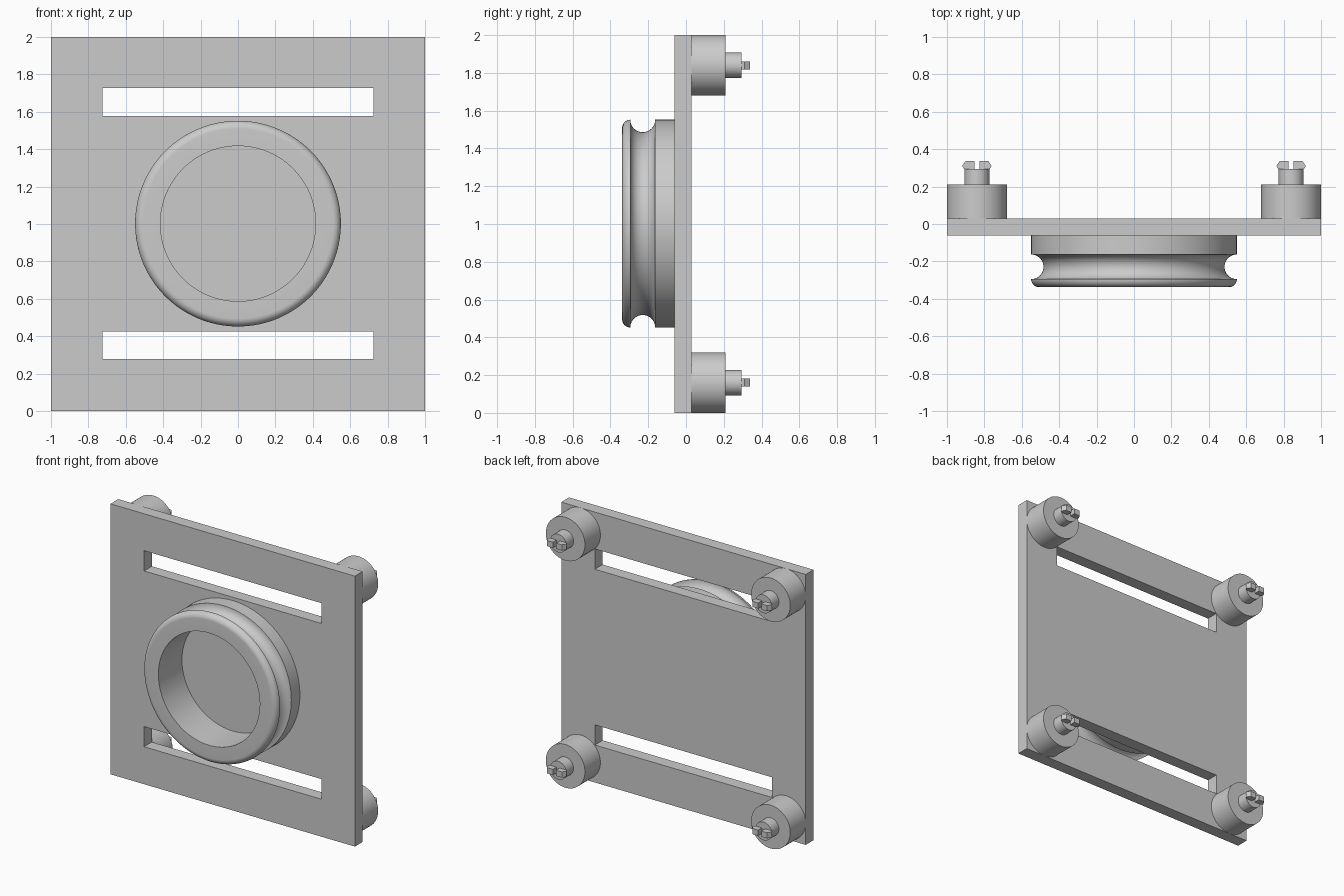
import bpy, bmesh, math
from mathutils import Matrix, Vector

default = bpy.data.objects.get("Cube")
if default:
    bpy.data.objects.remove(default, do_unlink=True)

grey = bpy.data.materials.new("light grey")
grey.use_nodes = True
grey.diffuse_color = (0.6, 0.6, 0.6, 1)
grey.node_tree.nodes["Principled BSDF"].inputs["Base Color"].default_value = (0.6, 0.6, 0.6, 1)

FRONT, BACK = -0.062, 0.029      # plate faces along y
RIM_Y = -0.338                   # front of the ring
POST_Y, NECK_Y, TIP_Y = 0.21, 0.294, 0.338


def make_object(name, bm, smooth=False):
    bmesh.ops.remove_doubles(bm, verts=bm.verts, dist=1e-5)
    bmesh.ops.recalc_face_normals(bm, faces=bm.faces)
    mesh = bpy.data.meshes.new(name)
    bm.to_mesh(mesh)
    bm.free()
    mesh.materials.append(grey)
    obj = bpy.data.objects.new(name, mesh)
    bpy.context.collection.objects.link(obj)
    if smooth:
        bpy.ops.object.select_all(action='DESELECT')
        obj.select_set(True)
        bpy.context.view_layer.objects.active = obj
        bpy.ops.object.shade_smooth_by_angle(angle=math.radians(30))
    return obj


def lathe(name, profile, centre, closed=False, steps=64):
    """Spin (radius, y) points around the y axis through centre (x, z)."""
    bm = bmesh.new()
    offset = Vector((centre[0], 0, centre[1]))
    verts = [bm.verts.new(offset + Vector((r, y, 0))) for r, y in profile]
    edges = [bm.edges.new(pair) for pair in zip(verts, verts[1:])]
    if closed:
        edges.append(bm.edges.new((verts[-1], verts[0])))
    bmesh.ops.spin(bm, geom=verts + edges, cent=offset, axis=(0, 1, 0),
                   angle=math.tau, steps=steps)
    return make_object(name, bm, smooth=True)


def extrude(bm, faces, vector):
    made = bmesh.ops.extrude_face_region(bm, geom=faces, use_keep_orig=True)
    moved = [v for v in made["geom"] if isinstance(v, bmesh.types.BMVert)]
    bmesh.ops.translate(bm, verts=moved, vec=vector)


# Square plate with two long slots
bm = bmesh.new()
xs = (-1, -0.725, 0.725, 1)
zs = (0, 0.277, 0.426, 1.577, 1.727, 2)
grid = [[bm.verts.new((x, FRONT, z)) for z in zs] for x in xs]
faces = []
for i in range(len(xs) - 1):
    for j in range(len(zs) - 1):
        if i == 1 and j in (1, 3):
            continue
        faces.append(bm.faces.new((grid[i][j], grid[i + 1][j],
                                   grid[i + 1][j + 1], grid[i][j + 1])))
extrude(bm, faces, (0, BACK - FRONT, 0))
make_object("slotted_plate", bm)


# Grooved ring with a rounded front lip
def arc(r, y, radius, start, end, count):
    angles = [math.radians(start + (end - start) * k / count) for k in range(count + 1)]
    return [(r + radius * math.cos(a), y + radius * math.sin(a)) for a in angles]


outer, inner, groove, lip = 0.55, 0.415, 0.066, 0.043
profile = [(inner, FRONT), (outer, FRONT)]
profile += arc(outer, -0.229, groove, 90, 270, 20)
profile += arc(outer - lip, RIM_Y + lip, lip, 0, -90, 10)
profile += [(inner, RIM_Y)]
lathe("grooved_ring", profile, (0, 1.002), closed=True, steps=128)

# Four corner posts, each with a neck and a split snap pin
for x, side in ((-0.84, "right"), (0.84, "left")):
    for z, level in ((0.16, "lower"), (1.84, "upper")):
        lathe(f"{level}_{side}_post",
              [(0, BACK), (0.16, BACK), (0.16, POST_Y), (0.067, POST_Y),
               (0.067, NECK_Y), (0, NECK_Y)], (x, z))
        bm = bmesh.new()
        for s in (-1, 1):
            outline = [(0.013, NECK_Y), (0.068, NECK_Y), (0.079, 0.31),
                       (0.06, TIP_Y), (0.013, TIP_Y)]
            face = bm.faces.new([bm.verts.new((x + s * px, py, z - 0.021))
                                 for px, py in outline])
            extrude(bm, [face], (0, 0, 0.042))
        make_object(f"{level}_{side}_snap_pin", bm)
